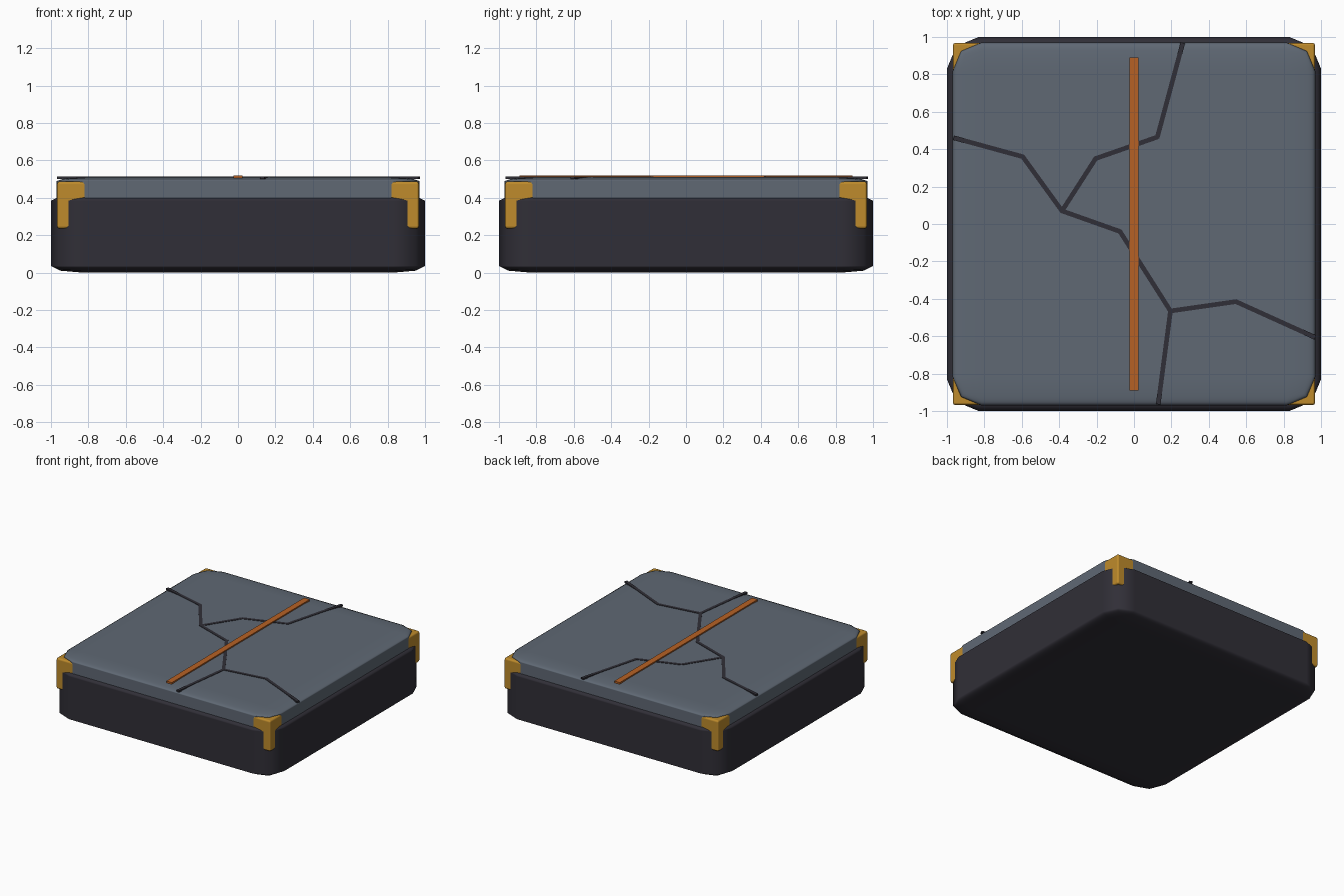
import bpy, math
from mathutils import Vector

if "Cube" in bpy.data.objects:
    bpy.data.objects.remove(bpy.data.objects["Cube"])


def material(name, rgb):
    m = bpy.data.materials.new(name)
    m.diffuse_color = (*rgb, 1)
    m.use_nodes = True
    m.node_tree.nodes["Principled BSDF"].inputs["Base Color"].default_value = m.diffuse_color
    return m


DARK = material("dark_stone", (0.03, 0.028, 0.038))
SLATE = material("slate", (0.115, 0.14, 0.175))
GOLD = material("gold", (0.52, 0.26, 0.025))
COPPER = material("copper", (0.47, 0.12, 0.018))


def box(name, lo, hi, mat, bevel=0, segments=2, angle=0):
    # the bevel acts on the unit cube, so it stretches with the box
    lo, hi = Vector(lo), Vector(hi)
    bpy.ops.mesh.primitive_cube_add(size=1, location=(lo + hi) / 2)
    ob = bpy.context.object
    ob.name = name
    ob.scale = hi - lo
    ob.rotation_euler.z = angle
    ob.data.materials.append(mat)
    if bevel:
        bpy.ops.object.shade_smooth()
        mod = ob.modifiers.new("bevel", "BEVEL")
        mod.width = bevel
        mod.segments = segments
        mod.harden_normals = True
    return ob


# Base block and slab on top
box("base", (-1, -1, 0), (1, 1, 0.42), DARK, 0.085)
box("top_slab", (-0.97, -0.97, 0.26), (0.97, 0.97, 0.51), SLATE, 0.08)

# Corner guards, showing where the slab and base are rounded off
for sx in (-1, 1):
    for sy in (-1, 1):
        x, y = sx * 0.858, sy * 0.858
        box("corner_guard", (x - 0.11, y - 0.11, 0.235),
            (x + 0.11, y + 0.11, 0.487), GOLD, 0.06)

# Inlaid strip
box("copper_strip", (-0.025, -0.89, 0.48), (0.025, 0.89, 0.52), COPPER)

# Cracks across the slab
paths = [
    [(-0.96, 0.46), (-0.595, 0.36), (-0.385, 0.07), (-0.075, -0.04),
     (0.195, -0.465), (0.545, -0.415), (0.965, -0.605)],
    [(-0.385, 0.07), (-0.205, 0.35), (0.125, 0.465), (0.26, 0.965)],
    [(0.195, -0.465), (0.13, -0.96)],
]
for path in paths:
    for a, b in zip(path, path[1:]):
        a, b = Vector(a), Vector(b)
        mid, d = (a + b) / 2, b - a
        half = d.length / 2 + 0.004
        box("crack", (mid.x - half, mid.y - 0.0125, 0.5),
            (mid.x + half, mid.y + 0.0125, 0.513), DARK,
            angle=math.atan2(d.y, d.x))
